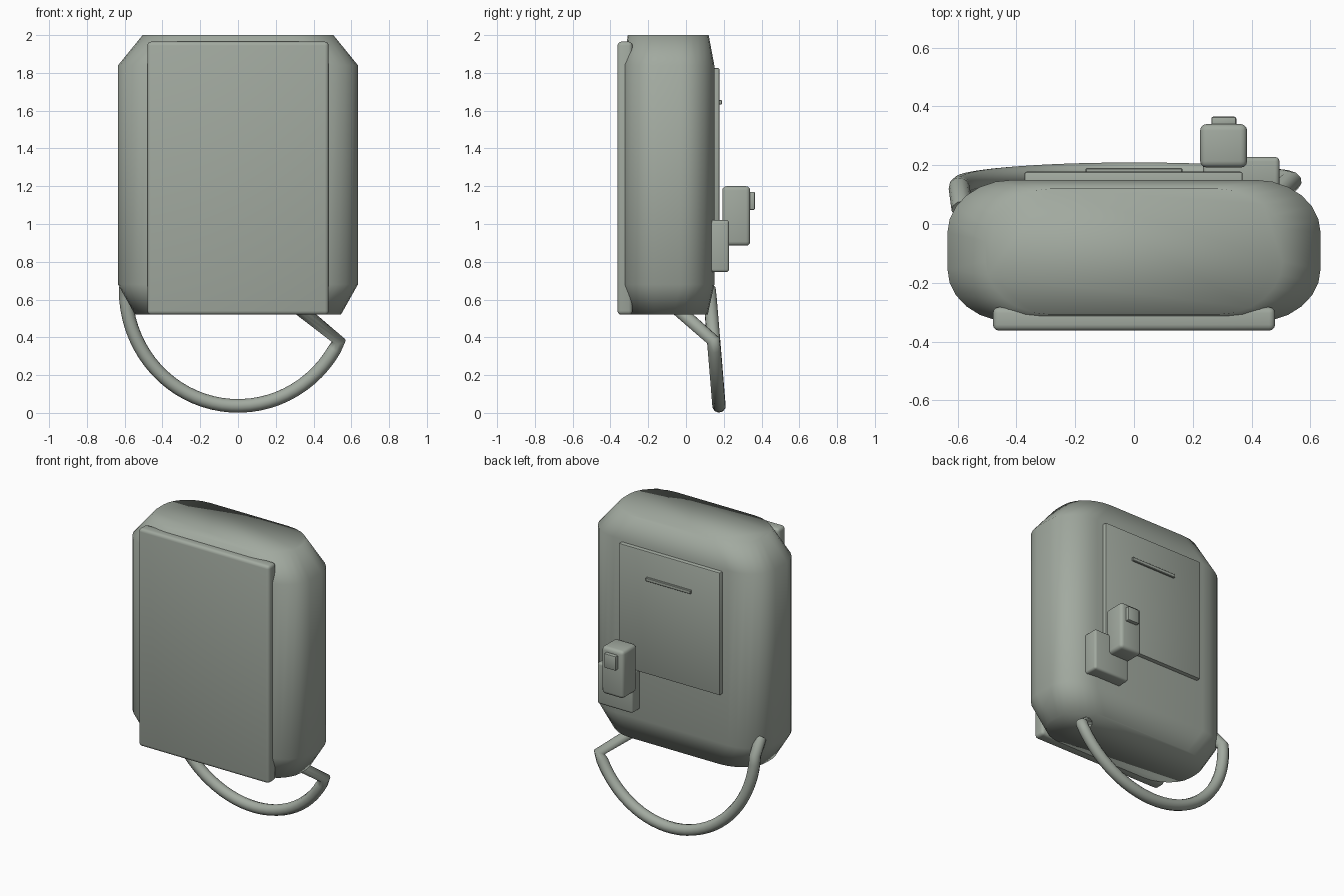
import bpy, bmesh, math
from mathutils import Vector

cube = bpy.data.objects.get("Cube")
if cube:
    bpy.data.objects.remove(cube, do_unlink=True)

COLOUR = (0.36, 0.40, 0.35, 1)
mat = bpy.data.materials.new("grey_green")
mat.use_nodes = True
mat.diffuse_color = COLOUR
mat.node_tree.nodes["Principled BSDF"].inputs["Base Color"].default_value = COLOUR


def add_object(name, data):
    ob = bpy.data.objects.new(name, data)
    bpy.context.collection.objects.link(ob)
    data.materials.append(mat)
    return ob


def mesh_object(name, bm):
    bmesh.ops.recalc_face_normals(bm, faces=bm.faces)
    me = bpy.data.meshes.new(name)
    bm.to_mesh(me)
    bm.free()
    return add_object(name, me)


def box(name, x, y, z, bevel, segments=3):
    """Rounded box from (min, max) ranges."""
    bm = bmesh.new()
    bmesh.ops.create_cube(bm, size=1)
    for v in bm.verts:
        v.co = Vector([(lo + hi) / 2 + c * (hi - lo) for c, (lo, hi) in zip(v.co, (x, y, z))])
    bmesh.ops.bevel(bm, geom=bm.edges[:], offset=bevel, segments=segments,
                    profile=0.5, affect='EDGES')
    ob = mesh_object(name, bm)
    bpy.ops.object.select_all(action='DESELECT')
    bpy.context.view_layer.objects.active = ob
    ob.select_set(True)
    bpy.ops.object.shade_smooth_by_angle(angle=math.radians(35))
    return ob


def rounded_section(hx, y0, y1, rx, ry, steps=6):
    """Rectangle outline with elliptical corners."""
    mid, hy = (y0 + y1) / 2, (y1 - y0) / 2
    pts = []
    for q, (sx, sy) in enumerate(((1, 1), (-1, 1), (-1, -1), (1, -1))):
        for i in range(steps + 1):
            a = math.pi / 2 * (q + i / steps)
            pts.append((sx * (hx - rx) + rx * math.cos(a),
                        mid + sy * (hy - ry) + ry * math.sin(a)))
    return pts


# Body: rounded sections stacked upward, narrowing at both ends
bm = bmesh.new()
rings = []
for z, hx, y0, y1 in ((0.52, 0.545, -0.30, 0.115), (0.68, 0.635, -0.333, 0.15),
                      (1.84, 0.635, -0.333, 0.15), (2.0, 0.505, -0.308, 0.12)):
    rings.append([bm.verts.new((x, y, z)) for x, y in rounded_section(hx, y0, y1, 0.22, 0.18)])
for low, high in zip(rings, rings[1:]):
    n = len(low)
    for i in range(n):
        bm.faces.new((low[i], low[(i + 1) % n], high[(i + 1) % n], high[i]))
bm.faces.new(rings[0])
bm.faces.new(rings[-1])
body = mesh_object("body", bm)
for face in body.data.polygons:
    face.use_smooth = True

# Front panel and back plate with its slim ridge
box("front_panel", (-0.48, 0.48), (-0.363, -0.283), (0.52, 1.965), 0.02)
box("back_plate", (-0.373, 0.37), (0.10, 0.178), (1.01, 1.825), 0.008, 2)
box("back_ridge", (-0.165, 0.165), (0.17, 0.19), (1.632, 1.656), 0.003, 1)

# Clip on the back: mount, block and button
box("clip_mount", (0.235, 0.495), (0.12, 0.228), (0.745, 1.02), 0.015)
box("clip_block", (0.225, 0.385), (0.192, 0.34), (0.885, 1.2), 0.022)
box("clip_button", (0.263, 0.348), (0.33, 0.365), (1.075, 1.17), 0.006, 2)

# Hanging cable: a tilted arc, then a sharp turn up into the underside
path = [(-0.585, 0.05, 0.74)]
for i in range(33):
    a = math.radians(180 + i / 32 * 154)
    x, z = 0.595 * math.cos(a), 0.65 + 0.613 * math.sin(a)
    path.append((x, 0.175 - 0.083 * (z - 0.035), z))
path.append((0.29, -0.08, 0.58))
curve = bpy.data.curves.new("cable", 'CURVE')
curve.dimensions = '3D'
curve.bevel_depth = 0.036
curve.bevel_resolution = 3
curve.use_fill_caps = True
spline = curve.splines.new('POLY')
spline.points.add(len(path) - 1)
for point, co in zip(spline.points, path):
    point.co = (*co, 1)
add_object("cable", curve)
